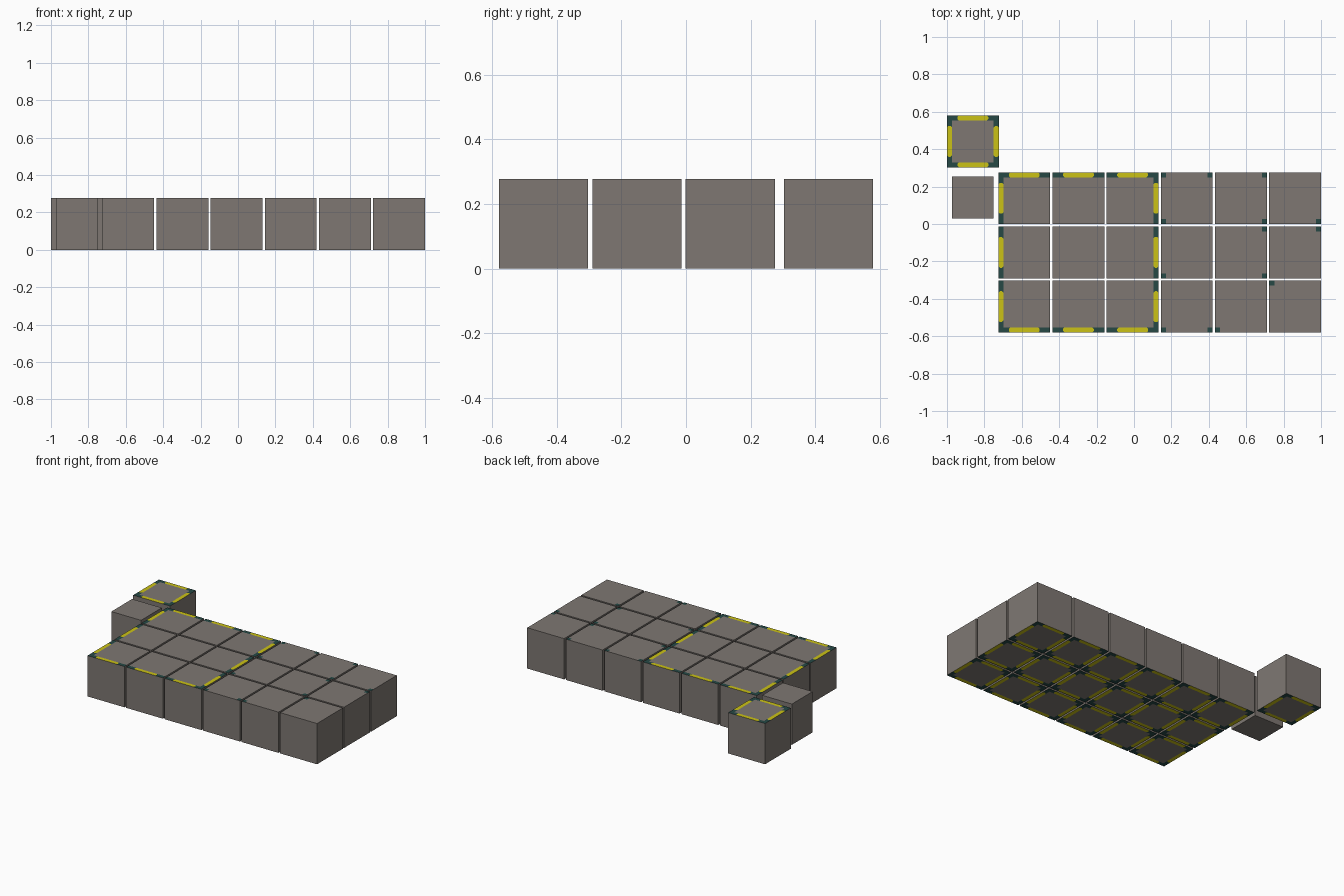
import bpy, bmesh

if "Cube" in bpy.data.objects:
    bpy.data.objects.remove(bpy.data.objects["Cube"])

S, W, PITCH = 0.277, 0.027, 0.2896   # tile size, border width, tile spacing
BAR0, BAR1, CH = 0.056, 0.221, 0.008  # yellow bar start/end and end chamfer


def mat(name, col):
    m = bpy.data.materials.new(name)
    m.diffuse_color = (*col, 1)
    m.use_nodes = True
    m.node_tree.nodes["Principled BSDF"].inputs["Base Color"].default_value = m.diffuse_color
    return m


MATS = [mat("stone_grey", (0.21, 0.187, 0.171)),
        mat("dark_teal", (0.019, 0.066, 0.06)),
        mat("yellow", (0.6, 0.54, 0.008))]
GREY, TEAL, YELLOW = 0, 1, 2


def cap(bm, z, up, edges, corners):
    """Flat square face: panel, four corners and four border strips.
    Sides and corners count anticlockwise: 0 bottom / bottom-left, 1 right, 2 top, 3 left."""
    def put(pts, turn, m):
        out = []
        for u, v in pts:
            for _ in range(turn):
                u, v = S - v, u
            out.append(bm.verts.new((u, v, z)))
        if not up:
            out.reverse()
        bm.faces.new(out).material_index = m

    put([(W, W), (S - W, W), (S - W, S - W), (W, S - W)], 0, GREY)
    for k in range(4):
        # corner square, teal when it is marked or touches a painted side
        teal = k in corners or k in edges or (k - 1) % 4 in edges
        put([(0, 0), (W, 0), (W, W), (0, W)], k, TEAL if teal else GREY)
        if k not in edges:
            put([(W, 0), (S - W, 0), (S - W, W), (W, W)], k, GREY)
            continue
        # yellow bar with chamfered ends, teal around it
        a, b = BAR0, BAR1
        put([(a + CH, 0), (b - CH, 0), (b, CH), (b, W - CH), (b - CH, W),
             (a + CH, W), (a, W - CH), (a, CH)], k, YELLOW)
        put([(W, 0), (a + CH, 0), (a, CH), (a, W - CH), (a + CH, W), (W, W)], k, TEAL)
        put([(S - W, W), (b - CH, W), (b, W - CH), (b, CH), (b - CH, 0), (S - W, 0)], k, TEAL)


def finish(bm, name, x, y):
    me = bpy.data.meshes.new(name)
    for m in MATS:
        me.materials.append(m)
    bm.to_mesh(me)
    bm.free()
    ob = bpy.data.objects.new(name, me)
    ob.location = (x, y, 0)
    bpy.context.collection.objects.link(ob)


def walls(bm, s):
    c = [(0, 0), (s, 0), (s, s), (0, s)]
    lo = [bm.verts.new((x, y, 0)) for x, y in c]
    hi = [bm.verts.new((x, y, S)) for x, y in c]
    for i in range(4):
        j = (i + 1) % 4
        bm.faces.new([lo[i], lo[j], hi[j], hi[i]])
    return lo, hi


def tile(name, x, y, edges=(), corners=()):
    bm = bmesh.new()
    walls(bm, S)
    cap(bm, S, True, edges, corners)
    cap(bm, 0, False, range(4), ())
    bmesh.ops.remove_doubles(bm, verts=bm.verts, dist=1e-5)
    finish(bm, name, x, y)


# Corner marks on the right-hand tiles, by (column, row from the top)
BL, BR, TR, TL = range(4)
marks = {(3, 0): (TL, TR, BL), (4, 0): (TR, BR), (5, 0): (BR,),
         (3, 1): (BL,), (4, 1): (TR, BR), (5, 1): (TR,),
         (3, 2): (BL, BR), (4, 2): (BL,), (5, 2): (TL,)}

# Main field: the left 3x3 carries a painted outline
for col in range(6):
    for row in range(3):
        edges = []
        if col < 3:
            edges = [k for k, on in enumerate((row == 2, col == 2, row == 0, col == 0)) if on]
        tile(f"tile_{col}_{row}", 1 - S - (5 - col) * PITCH, -0.58 + (2 - row) * PITCH,
             edges, marks.get((col, row), ()))

# Single tile outlined on all sides
tile("single_tile", -1, 0.58 - S, range(4))

# Plain core block
bm = bmesh.new()
lo, hi = walls(bm, S - 2 * W)
bm.faces.new(hi)
bm.faces.new(lo[::-1])
finish(bm, "core_block", -1 + W, 0.03)
